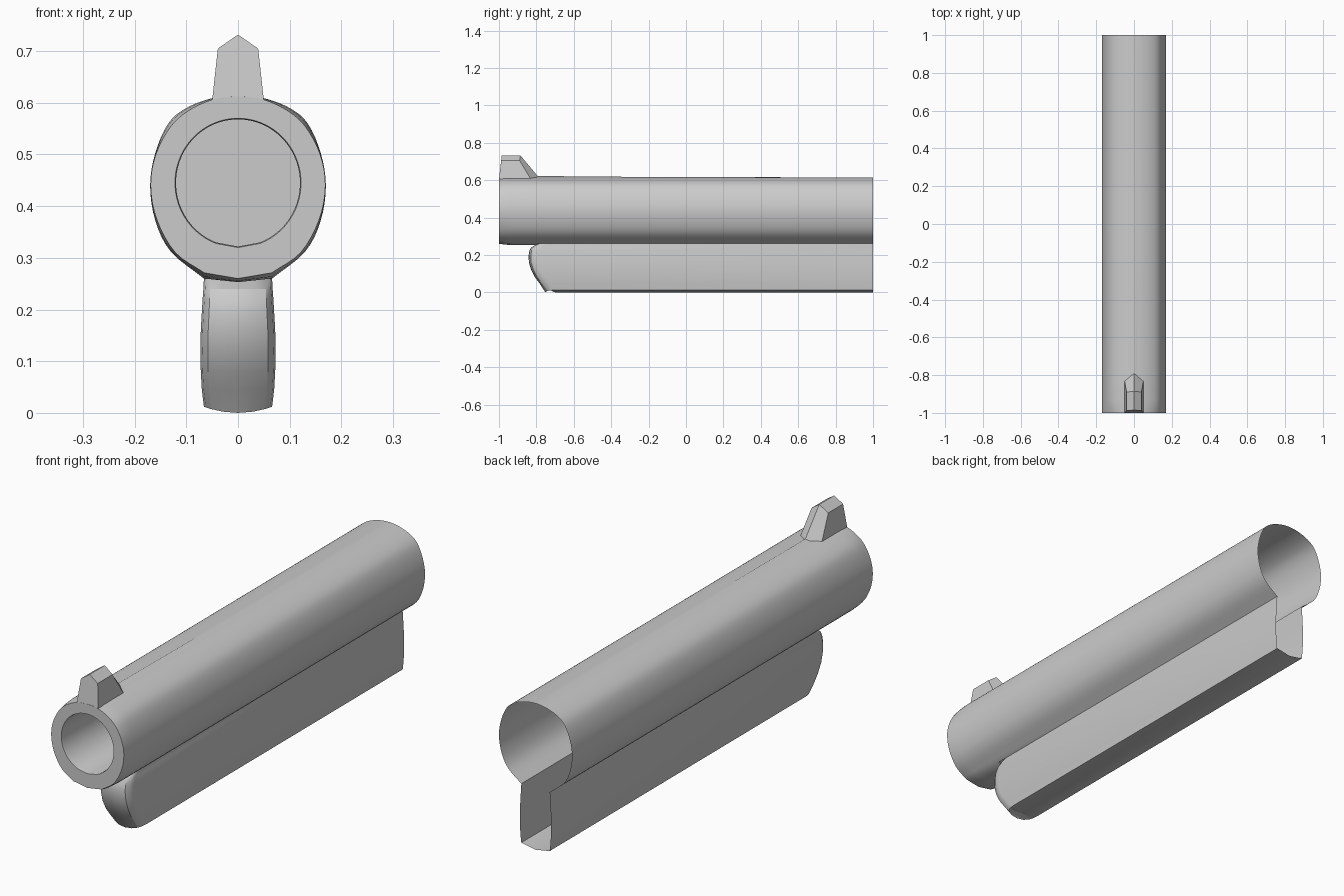
import bpy, bmesh, math

if "Cube" in bpy.data.objects:
    bpy.data.objects.remove(bpy.data.objects["Cube"])

def make(name, verts, faces, angle=35, merge=True):
    me = bpy.data.meshes.new(name)
    me.from_pydata(verts, [], faces)
    bm = bmesh.new()
    bm.from_mesh(me)
    if merge:
        bmesh.ops.remove_doubles(bm, verts=bm.verts, dist=1e-5)
    bmesh.ops.recalc_face_normals(bm, faces=bm.faces)
    bm.to_mesh(me)
    bm.free()
    ob = bpy.data.objects.new(name, me)
    bpy.context.collection.objects.link(ob)
    bpy.ops.object.select_all(action='DESELECT')
    ob.select_set(True)
    bpy.context.view_layer.objects.active = ob
    bpy.ops.object.shade_smooth_by_angle(angle=math.radians(angle))
    return ob

def smooth(pts, n=4):
    """Catmull-Rom refinement of an open 2D profile that starts on x = 0."""
    ext = [(-pts[1][0], pts[1][1])] + pts
    ext.append(tuple(2 * a - b for a, b in zip(pts[-1], pts[-2])))
    out = []
    for p0, p1, p2, p3 in zip(ext, ext[1:], ext[2:], ext[3:]):
        for k in range(n):
            t = k / n
            out.append(tuple(0.5 * (2 * b + (c - a) * t + (2 * a - 5 * b + 4 * c - d) * t * t
                       + (3 * b - a - 3 * c + d) * t ** 3)
                       for a, b, c, d in zip(p0, p1, p2, p3)))
    return out + [pts[-1]]

def ring(half, bottom):
    """Full closed ring from the right half: right side, bottom point, left side."""
    return half + [(0, bottom)] + [(-x, z) for x, z in half[:0:-1]]

# Barrel cross-sections: body and slightly rounded muzzle
body_half = smooth([(0, .615), (.05, .609), (.1, .59), (.135, .56), (.16, .503),
                    (.17, .44), (.16, .372), (.13, .312), (.066, .26)])
muzzle_half = smooth([(0, .612), (.05, .606), (.097, .584), (.131, .553), (.159, .5),
                      (.169, .44), (.157, .374), (.121, .31), (.065, .271)])
body = ring(body_half, .253)
muzzle = ring(muzzle_half, .26)
N = len(body)
H = len(body_half) - 1

def bore(r):
    out = []
    for x, z in muzzle:
        a = math.atan2(z - .445, x)
        out.append((r * math.cos(a), .445 + r * 1.025 * math.sin(a)))
    return out

def raised(top):
    return [(0, top)] + body[1:]

# Barrel: bore floor, bore wall, muzzle face, then the shell open at the rear
stations = [(-.5, bore(.120)), (-.99, bore(.120)), (-1, bore(.122)), (-1, muzzle),
            (-.97, [((a + 2 * c) / 3, (b + 2 * d) / 3) for (a, b), (c, d) in zip(muzzle, body)]),
            (-.93, body), (-.79, raised(.622)), (-.1, raised(.616)), (1, body)]
verts = [(x, y, z) for y, sec in stations for x, z in sec]
faces = [tuple(range(N))]
for s in range(len(stations) - 1):
    for i in range(N):
        if s >= 6 and i in (H, H + 1):      # open to the underlug
            continue
        j = (i + 1) % N
        faces.append((s * N + i, s * N + j, (s + 1) * N + j, (s + 1) * N + i))
make("barrel", verts, faces)

# Underlug: hollow keel with a rounded nose, open at the rear and top
rows = [(.26, .066, -.795), (.24, .067, -.828), (.22, .0685, -.838), (.195, .070, -.842),
        (.16, .072, -.840), (.12, .073, -.828), (.08, .072, -.807), (.045, .070, -.781),
        (.012, .066, -.752)]
verts, faces = [], []
for z, w, yf in rows:
    right = [(w, 1), (w, yf + .05), (.95 * w, yf + .028), (.8 * w, yf + .012), (.45 * w, yf + .003)]
    line = right + [(0, yf)] + [(-x, y) for x, y in reversed(right)]
    last = z < .02
    for x, y in line:
        verts.append((x, y, .012 * (x / w) ** 2 if last else z))
C = 11
for r in range(len(rows) - 1):
    for c in range(C - 1):
        faces.append((r * C + c, r * C + c + 1, (r + 1) * C + c + 1, (r + 1) * C + c))
b = (len(rows) - 1) * C
for k in range(5):                          # bottom, strips across the keel
    if k < 4:
        faces.append((b + k, b + k + 1, b + 9 - k, b + 10 - k) if k else
                     (b, b + 1, b + 9, b + 10))
    else:
        faces.append((b + 4, b + 5, b + 6))
# split the long bottom strip along the centre ridge
verts += [(0, 1, 0), (0, -.70, 0)]
m = len(verts) - 2
faces.remove((b, b + 1, b + 9, b + 10))
faces.remove((b + 1, b + 2, b + 8, b + 9))
faces += [(b, b + 1, m + 1, m), (m, m + 1, b + 9, b + 10),
          (b + 1, b + 2, m + 1), (b + 2, b + 8, m + 1), (b + 8, b + 9, m + 1)]
make("underlug", verts, faces, 30)

# Front sight: peaked blade with a sloping rear ridge
front = [(-.05, -1, .605), (-.039, -.988, .705), (0, -.985, .732), (.039, -.988, .705), (.05, -1, .605)]
rear = [(-.05, -.83, .605), (-.039, -.89, .705), (0, -.885, .732), (.039, -.89, .705), (.05, -.83, .605)]
verts = front + rear + [(0, -.79, .618)]
faces = [(0, 1, 2, 3, 4)] + [(i, i + 1, i + 6, i + 5) for i in range(4)]
faces += [(5, 6, 7, 10), (7, 8, 9, 10)]
make("front_sight", verts, faces, 15)
